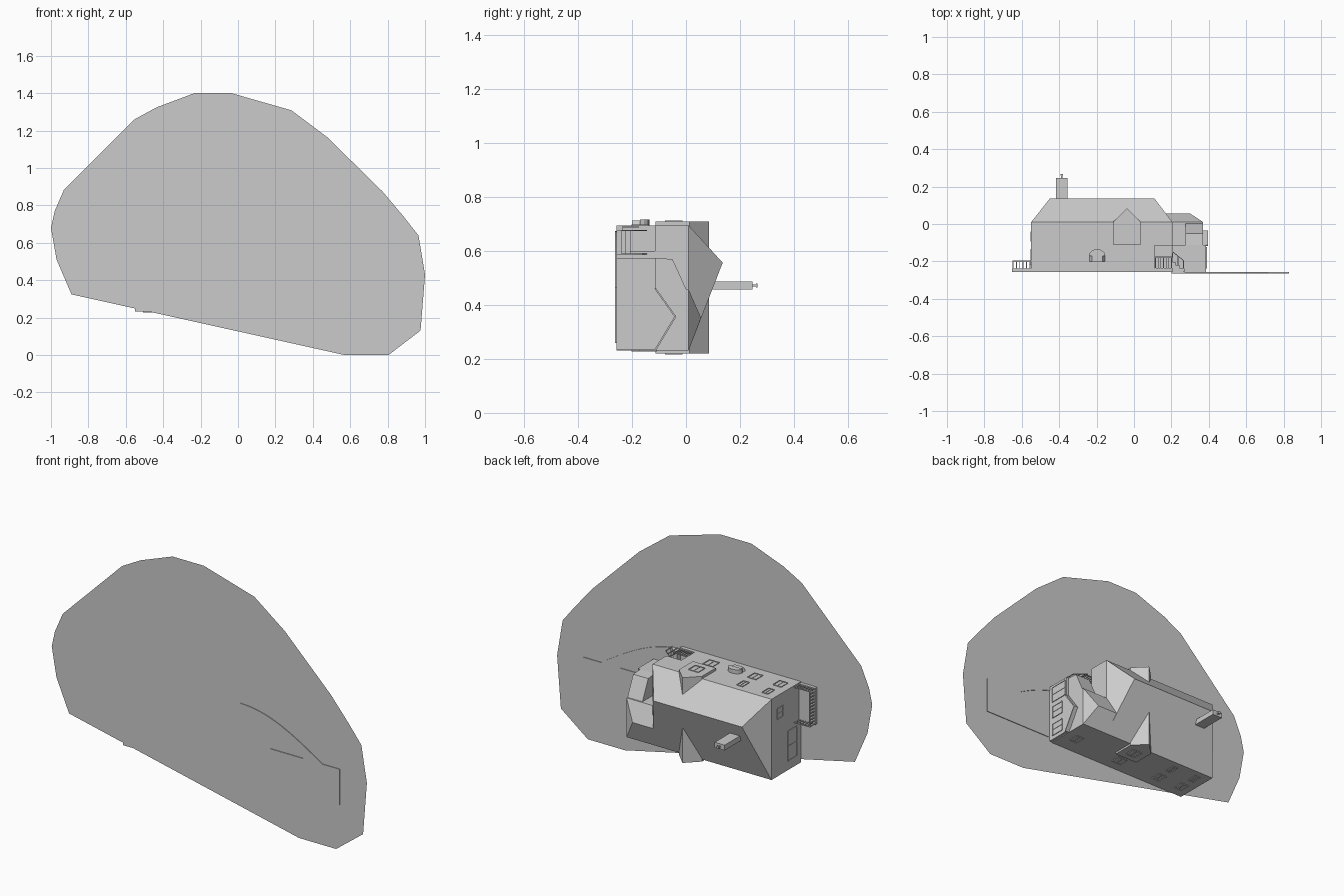
import bpy, bmesh, math

if "Cube" in bpy.data.objects:
    bpy.data.objects.remove(bpy.data.objects["Cube"])

grey = bpy.data.materials.new("plain_grey")
grey.diffuse_color = (0.6, 0.6, 0.6, 1)
grey.use_nodes = True
grey.node_tree.nodes["Principled BSDF"].inputs["Base Color"].default_value = grey.diffuse_color


def finish(name, bm):
    bmesh.ops.recalc_face_normals(bm, faces=bm.faces)
    mesh = bpy.data.meshes.new(name)
    bm.to_mesh(mesh)
    bm.free()
    mesh.materials.append(grey)
    ob = bpy.data.objects.new(name, mesh)
    bpy.context.collection.objects.link(ob)
    return ob


def hull(name, pts):
    """Convex solid around a few corner points."""
    bm = bmesh.new()
    for p in pts:
        bm.verts.new(p)
    bmesh.ops.convex_hull(bm, input=bm.verts)
    bmesh.ops.dissolve_limit(bm, angle_limit=0.01, verts=bm.verts, edges=bm.edges)
    return finish(name, bm)


def box(name, x0, x1, y0, y1, z0, z1):
    return hull(name, [(x, y, z) for x in (x0, x1) for y in (y0, y1) for z in (z0, z1)])


def slab(name, outline, y0, y1=None):
    """Flat plate from an x, z outline, with thickness along y."""
    bm = bmesh.new()
    face = bm.faces.new([bm.verts.new((x, y0, z)) for x, z in outline])
    if y1 is not None:
        r = bmesh.ops.extrude_face_region(bm, geom=[face])
        verts = [g for g in r["geom"] if isinstance(g, bmesh.types.BMVert)]
        bmesh.ops.translate(bm, verts=verts, vec=(0, y1 - y0, 0))
    return finish(name, bm)


BASE, EAVE, RIDGE = -0.257, 0.01, 0.136
BACK, FRONT = 0.232, 0.695

# Ground sheet
slab("ground_sheet", [(-1, .68), (-.98, .77), (-.93, .885), (-.553, 1.26), (-.436, 1.324),
     (-.233, 1.4), (-.035, 1.4), (.286, 1.308), (.479, 1.163), (.773, .874), (.885, .741),
     (.965, .639), (1, .43), (.976, .131), (.805, 0), (.57, 0), (-.89, .324), (-.97, .51)], -.26)

# Driveway with a curved path to the porch
outer = [(.72 - .52 * t, .465 + .21 * math.sin(t * math.pi / 2)) for t in [i / 10 for i in range(11)]]
inner = [(.28 + .32 * t, .57 - .105 * t ** 1.7) for t in [i / 8 for i in range(9)]]
slab("driveway", [(.39, .26), (.83, .26), (.83, .465)] + outer + [(.2, .57)] + inner + [(.39, .465)],
     -.264, -.256)

# Main house: walls, then off-centre hipped roof
walls = box("main_walls", -.55, .205, BASE, EAVE, BACK, FRONT)
hull("main_roof", [(x, EAVE, z) for x in (-.55, .205) for z in (BACK, FRONT)]
     + [(-.45, RIDGE, .557), (.11, RIDGE, .557)])

# Recessed corner porch
cutter = box("porch_cutter", .11, .25, -.235, -.115, .60, .75)
cutter.hide_render = True
cutter.hide_set(True)
mod = walls.modifiers.new("porch_recess", 'BOOLEAN')
mod.operation, mod.solver, mod.object = 'DIFFERENCE', 'EXACT', cutter

# Cross gable showing on front and back
hull("cross_gable", [(x, y, z) for z in (.221, .71)
     for x, y in ((-.11, -.113), (.035, -.113), (.035, .013), (-.11, .013), (-.037, .085))])

# Chimney and pot
box("chimney", -.418, -.355, .02, .247, .457, .487)
box("chimney_pot", -.391, -.382, .247, .262, .468, .476)
box("chimney_pot_rim", -.394, -.379, .259, .266, .465, .479)

# Side wing with hipped end
hull("wing", [(x, y, z) for x in (.19, .37) for y in (BASE, EAVE) for z in (BACK, .457)]
     + [(.12, .056, .352), (.30, .056, .352)])
# Gabled end porch on the wing
hull("wing_gable", [(x, y, z) for x in (.36, .385)
     for y, z in ((BASE, .236), (BASE, .457), (-.113, .457), (-.043, .357), (-.113, .236))])
for z0, y0 in ((.232, -.118), (.462, -.118)):
    hull("gable_trim", [(x, y + d, z) for x in (.36, .395) for d in (0, .007)
         for y, z in ((y0, z0), (-.043, .357))])

# Front bay of the wing and lean-to dormer above it
box("front_bay", .2, .385, BASE, -.113, .45, .575)
hull("lean_to", [(x, y, z) for x in (.275, .37)
     for y, z in ((-.113, .45), (-.113, .575), (-.05, .57), (.005, .45))])


# Windows: thin frame of four bars around a pane
def window(name, axis, at, a, y, w, h, out):
    def plate(part, a0, a1, y0, y1, t):
        lo, hi = sorted((at, at + out * t))
        if axis == 'z':
            box(part, a0, a1, y0, y1, lo, hi)
        else:
            box(part, lo, hi, y0, y1, a0, a1)
    f = .005
    plate(name + "_pane", a - w / 2, a + w / 2, y - h / 2, y + h / 2, .001)
    for s in (-1, 1):
        plate(name + "_side", a + s * w / 2 - f / 2, a + s * w / 2 + f / 2, y - h / 2, y + h / 2, .004)
        plate(name + "_rail", a - w / 2, a + w / 2, y + s * h / 2 - f / 2, y + s * h / 2 + f / 2, .004)
    plate(name + "_bar", a - f / 4, a + f / 4, y - h / 2, y + h / 2, .003)


for x, y, w in ((-.04, -.17, .06), (-.32, -.17, .05), (-.48, -.17, .05), (-.32, -.06, .035), (-.48, -.06, .035)):
    window("front_window", 'z', FRONT, x, y, w, .06, 1)
    window("back_window", 'z', BACK, x, y, w, .06, -1)
window("gable_window", 'z', .71, -.037, -.045, .06, .06, 1)
window("gable_window", 'z', .221, -.037, -.045, .06, .06, -1)
window("left_window", 'x', -.55, .59, -.067, .06, .05, -1)
window("left_large_window", 'x', -.55, .37, -.177, .17, .08, -1)
window("bay_side_window", 'x', .385, .516, -.18, .09, .11, 1)
window("wing_back_window", 'z', BACK, .29, -.14, .05, .06, -1)
for z in (.295, .405):
    window("wing_side_window", 'x', .385, z, -.19, .07, .08, 1)

# Arched bow window on the front
arch = [(-.197 + .044 * math.cos(k * math.pi / 8), -.17 + .035 * math.sin(k * math.pi / 8)) for k in range(9)]
hull("bow_window_hood", [(x, y, z) for x, y in arch for z in (FRONT - .005, .718)])
hull("bow_window", [(-.24, y, FRONT - .005) for y in (-.2, -.165)] + [(-.153, y, FRONT - .005) for y in (-.2, -.165)]
     + [(x, y, .713) for x in (-.225, -.168) for y in (-.2, -.165)])

# Side deck with railing
box("side_deck", -.652, -.55, BASE, -.238, .48, .69)
for z in (.484, .686):
    box("deck_top_rail", -.65, -.55, -.2, -.195, z - .003, z + .003)
    for i in range(6):
        x = -.647 + i * .018
        box("deck_baluster", x - .0025, x + .0025, -.238, -.198, z - .0025, z + .0025)
box("deck_end_rail", -.65, -.644, -.2, -.195, .484, .686)
for i in range(1, 11):
    z = .484 + i * .0184
    box("deck_baluster", -.6495, -.6445, -.238, -.198, z - .0025, z + .0025)

# Corner porch railing and entry steps
box("porch_rail", .11, .205, -.18, -.175, .687, .692)
for i in range(7):
    x = .115 + i * .0142
    box("porch_baluster", x - .002, x + .002, -.236, -.177, .687, .691)
for i in range(3):
    box("entry_step", .2, .225 + .022 * i, BASE, -.205 - .017 * i, .59, .675)
for z in (.588, .675):
    hull("step_rail", [(x, y + d, z + e) for x, y in ((.205, -.15), (.268, -.2))
         for d in (0, .005) for e in (0, .004)])
    for x, y in ((.207, -.15), (.235, -.173), (.265, -.197)):
        box("step_post", x - .0025, x + .0025, BASE, y, z, z + .004)
